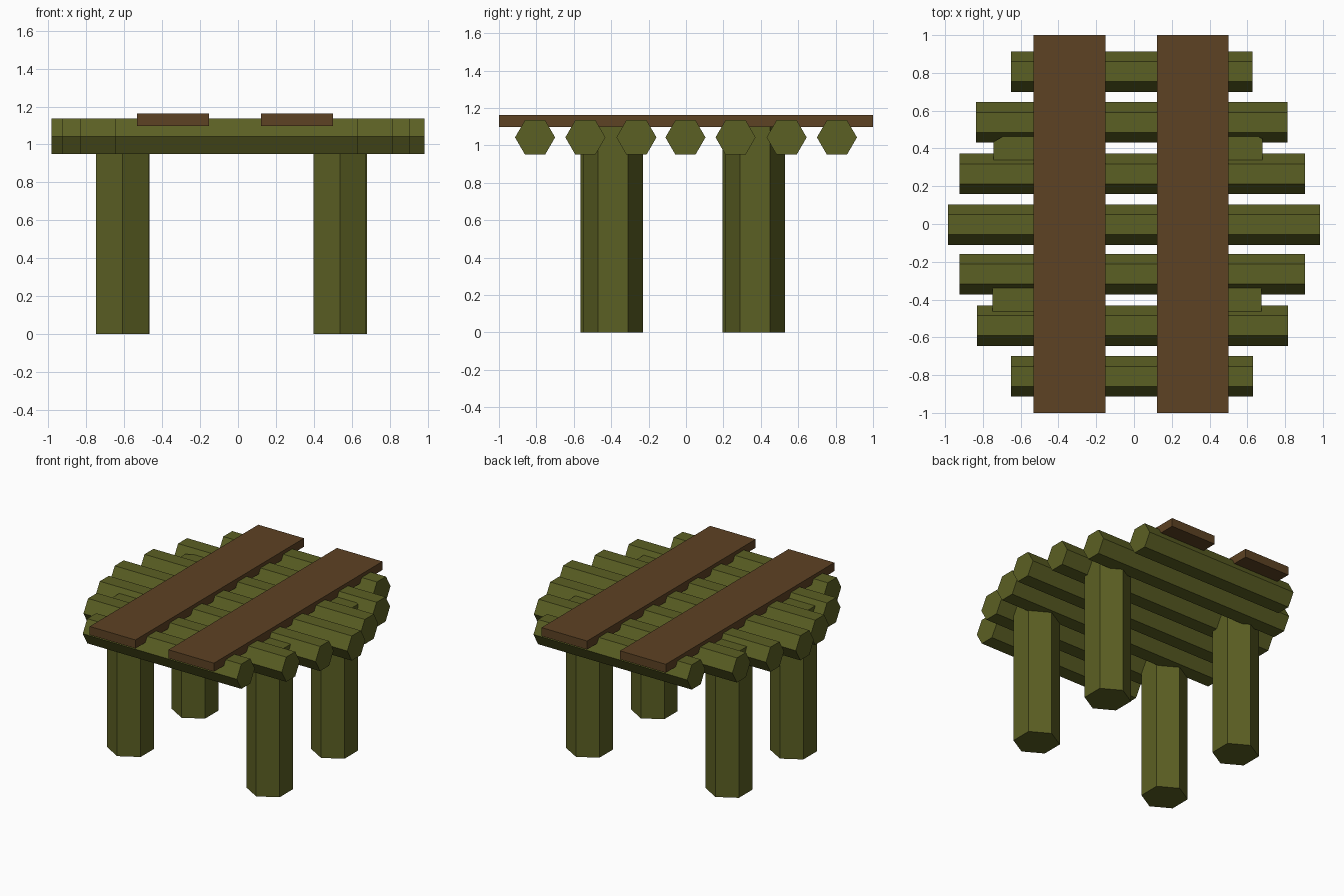
import bpy, math
from mathutils import Matrix

if "Cube" in bpy.data.objects:
    bpy.data.objects.remove(bpy.data.objects["Cube"])


def material(name, rgb):
    m = bpy.data.materials.new(name)
    m.diffuse_color = (*rgb, 1)
    m.use_nodes = True
    m.node_tree.nodes["Principled BSDF"].inputs["Base Color"].default_value = m.diffuse_color
    return m


GREEN = material("mossy_wood", (0.105, 0.115, 0.017))
BROWN = material("plank_wood", (0.11, 0.054, 0.017))


def hex_prism(name, radius, length, center, turn):
    bpy.ops.mesh.primitive_cylinder_add(vertices=6, radius=radius, depth=length)
    ob = bpy.context.object
    ob.name = name
    ob.data.transform(turn)
    ob.location = center
    ob.data.materials.append(GREEN)
    return ob


# primitive corners start on +y: legs keep that, logs tip over so corners stay on +-y
upright = Matrix.Identity(4)
along_x = Matrix.Rotation(math.pi / 2, 4, 'Y')

# tabletop logs: y, left end, right end
logs = [(-0.807, -0.65, 0.63), (-0.538, -0.832, 0.815), (-0.265, -0.925, 0.905),
        (-0.003, -0.985, 0.985), (0.265, -0.925, 0.905), (0.538, -0.837, 0.812),
        (0.807, -0.65, 0.627)]
for i, (y, x0, x1) in enumerate(logs, 1):
    hex_prism(f"top_log_{i}", 0.107, x1 - x0, ((x0 + x1) / 2, y, 1.043), along_x)

# legs, reaching up between the logs
LEG_H = 1.10
for name, x, y in [("front_left_leg", -0.61, -0.403), ("front_right_leg", 0.537, -0.391),
                   ("back_left_leg", -0.605, 0.355), ("back_right_leg", 0.543, 0.37)]:
    hex_prism(name, 0.16, LEG_H, (x, y, LEG_H / 2), upright)

# planks laid across the logs
for name, x0, x1 in [("left_plank", -0.532, -0.152), ("right_plank", 0.122, 0.5)]:
    bpy.ops.mesh.primitive_cube_add(size=1, location=((x0 + x1) / 2, 0, 1.13))
    ob = bpy.context.object
    ob.name = name
    ob.data.transform(Matrix.Diagonal((x1 - x0, 2, 0.064, 1)))
    ob.data.materials.append(BROWN)
